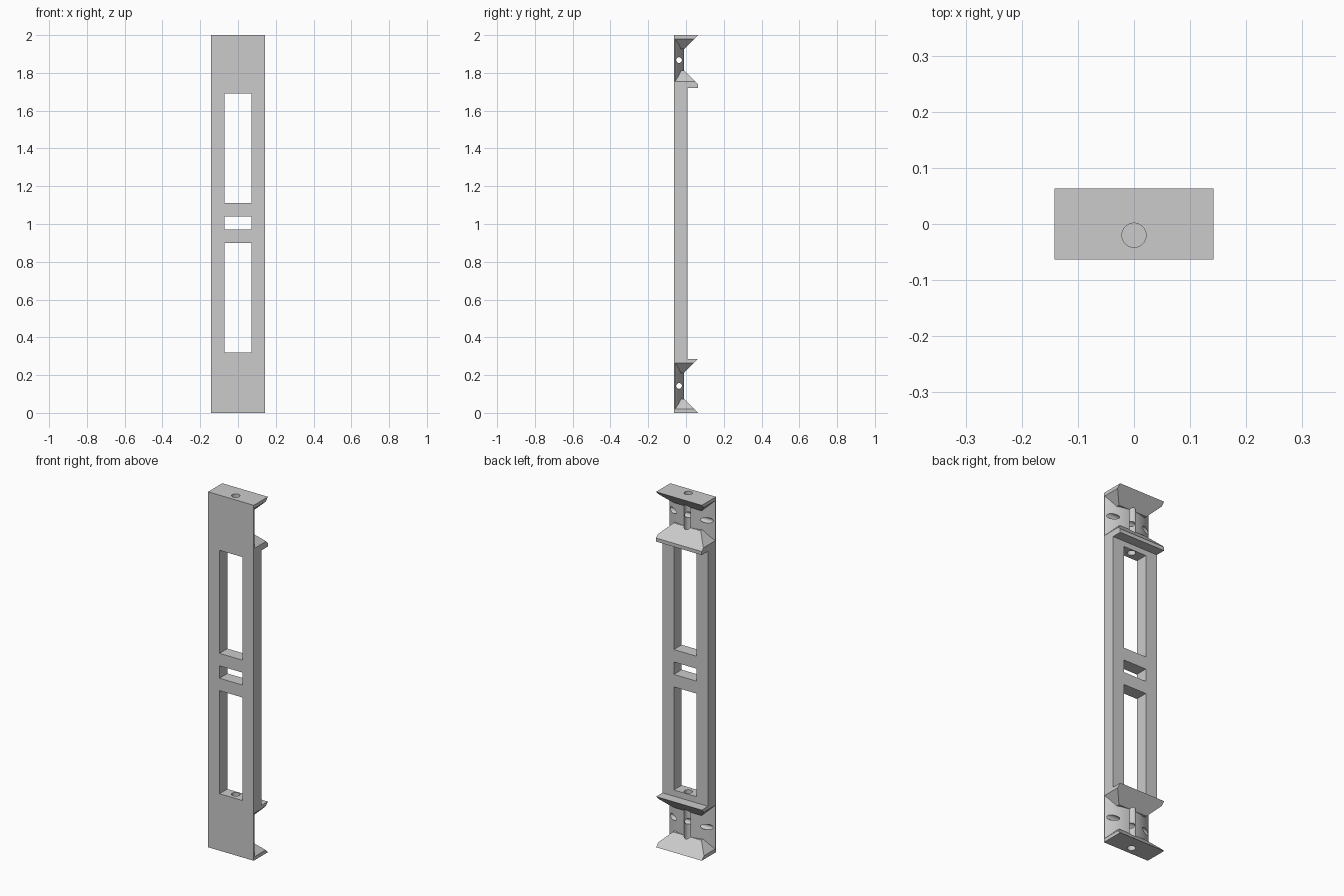
import bpy
import bmesh
import math
from mathutils import Matrix

cube = bpy.data.objects.get("Cube")
if cube:
    bpy.data.objects.remove(cube)

HALF_W, FRONT, BACK = 0.142, -0.063, 0.063
CROWN, EDGE, PLATE_BACK = -0.01, -0.058, 0.007

grey = bpy.data.materials.new("light_grey_plastic")
grey.use_nodes = True
colour = (0.6, 0.6, 0.6, 1)
grey.diffuse_color = colour
grey.node_tree.nodes["Principled BSDF"].inputs["Base Color"].default_value = colour


def finish(name, bm):
    bmesh.ops.recalc_face_normals(bm, faces=bm.faces)
    mesh = bpy.data.meshes.new(name)
    bm.to_mesh(mesh)
    bm.free()
    mesh.materials.append(grey)
    obj = bpy.data.objects.new(name, mesh)
    bpy.context.collection.objects.link(obj)
    return obj


def box(name, x, y0, y1, z0, z1):
    bm = bmesh.new()
    bmesh.ops.create_cube(bm, size=1)
    bmesh.ops.scale(bm, vec=(2 * x, y1 - y0, z1 - z0), verts=bm.verts)
    bmesh.ops.translate(bm, vec=(0, (y0 + y1) / 2, (z0 + z1) / 2), verts=bm.verts)
    return finish(name, bm)


def rod(name, radius, length, centre, axis):
    bm = bmesh.new()
    bmesh.ops.create_cone(bm, cap_ends=True, segments=48, radius1=radius,
                          radius2=radius, depth=length)
    if axis == "X":
        bmesh.ops.rotate(bm, verts=bm.verts, matrix=Matrix.Rotation(math.pi / 2, 3, "Y"))
    bmesh.ops.translate(bm, vec=centre, verts=bm.verts)
    return finish(name, bm)


def arched_core(name, z0, z1, steps=32):
    """Front wall whose back bulges in a circular arc."""
    rise = CROWN - EDGE
    radius = (HALF_W ** 2 + rise ** 2) / (2 * rise)
    sweep = math.asin(HALF_W / radius)
    pts = [(-HALF_W, FRONT), (HALF_W, FRONT)]
    for i in range(steps + 1):
        a = sweep * (1 - 2 * i / steps)
        pts.append((radius * math.sin(a), CROWN - radius + radius * math.cos(a)))
    bm = bmesh.new()
    face = bm.faces.new([bm.verts.new((x, y, z0)) for x, y in pts])
    ext = bmesh.ops.extrude_face_region(bm, geom=[face])
    verts = [v for v in ext["geom"] if isinstance(v, bmesh.types.BMVert)]
    bmesh.ops.translate(bm, vec=(0, 0, z1 - z0), verts=verts)
    return finish(name, bm)


def flange(name, base, direction, lip=0.0, side=0.02):
    """Rim tapering at 45 degrees from its base towards the core."""
    top = lip + BACK - CROWN
    inset = HALF_W - (top - side)
    rows = [(HALF_W, BACK, 0), (HALF_W, BACK, lip),
            (HALF_W, BACK - (side - lip), side), (inset, CROWN, top)]
    bm = bmesh.new()
    for x, y, h in rows:
        for sx in (-x, x):
            for yy in (FRONT, y):
                bm.verts.new((sx, yy, base + direction * h))
    bmesh.ops.remove_doubles(bm, verts=bm.verts, dist=1e-5)
    bmesh.ops.convex_hull(bm, input=bm.verts)
    bmesh.ops.dissolve_limit(bm, angle_limit=0.01, verts=bm.verts, edges=bm.edges)
    return finish(name, bm)


def combine(target, tool, operation):
    mod = target.modifiers.new(tool.name, "BOOLEAN")
    mod.operation, mod.solver, mod.object = operation, "EXACT", tool
    bpy.context.view_layer.objects.active = target
    bpy.ops.object.modifier_apply(modifier=mod.name)
    bpy.data.objects.remove(tool)


# Long plate with a spool-like holder at each end
body = box("frame_body", HALF_W, FRONT, PLATE_BACK, 0.285, 1.72)
parts = [
    arched_core("lower_core", 0, 0.285),
    arched_core("upper_core", 1.72, 2),
    flange("lower_holder_bottom", 0, 1),
    flange("lower_holder_top", 0.285, -1),
    flange("upper_holder_bottom", 1.72, 1, lip=0.02, side=0.035),
    flange("upper_holder_top", 2, -1),
]
for part in parts:
    combine(body, part, "UNION")

# Three windows
for z0, z1 in ((0.32, 0.90), (0.97, 1.04), (1.11, 1.69)):
    combine(body, box("window_cutter", 0.071, -0.2, 0.2, z0, z1), "DIFFERENCE")

# Vertical bores at the ends and cross holes through the cores
for bore_z, cross_z in ((0.15, 0.1425), (1.85, 1.868)):
    combine(body, rod("bore_cutter", 0.0215, 0.4, (0, -0.02, bore_z), "Z"), "DIFFERENCE")
    combine(body, rod("cross_hole_cutter", 0.015, 0.5, (0, -0.037, cross_z), "X"), "DIFFERENCE")

bpy.ops.object.select_all(action="DESELECT")
body.select_set(True)
bpy.context.view_layer.objects.active = body
bpy.ops.object.shade_smooth_by_angle(angle=math.radians(25))
